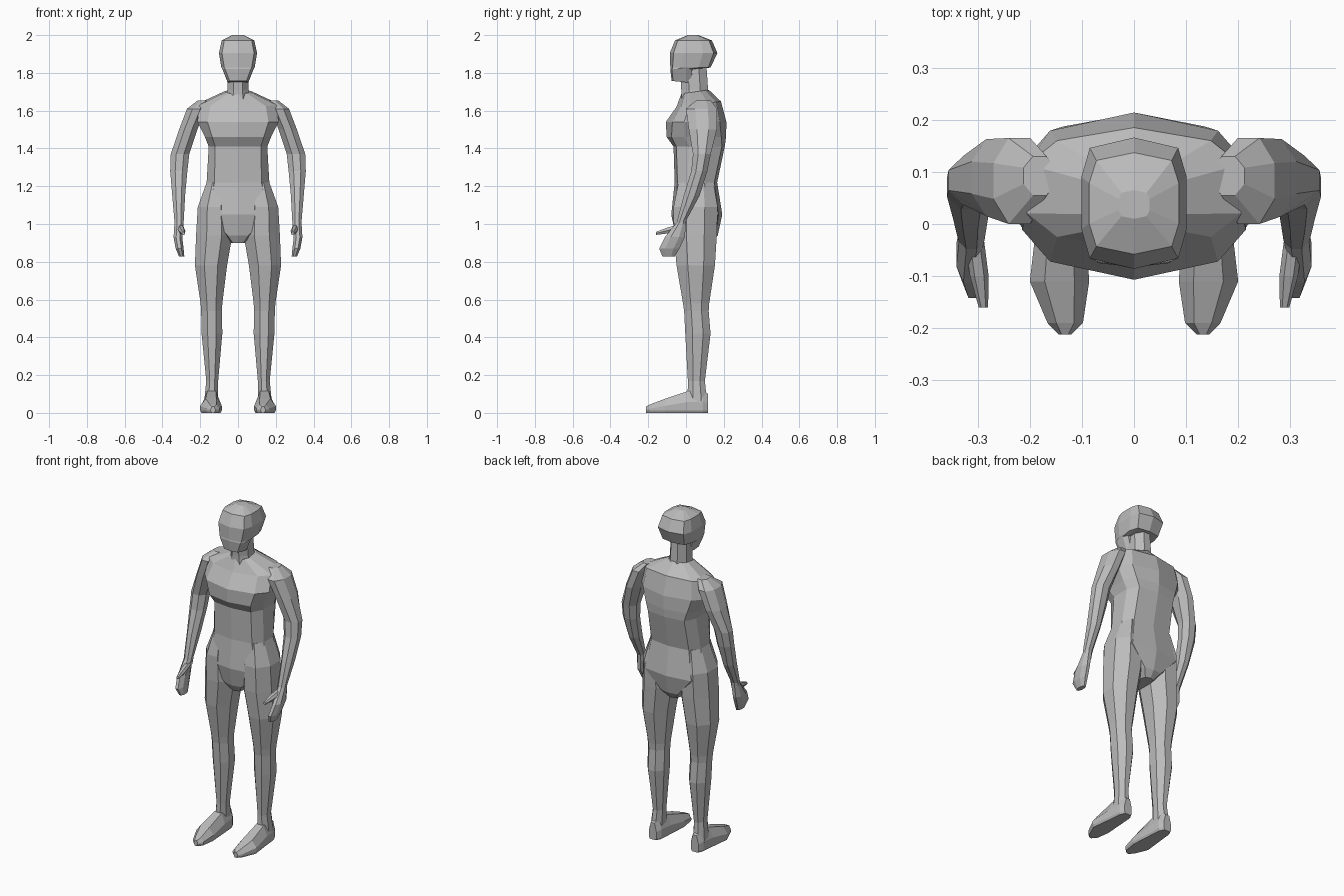
import bpy, bmesh, math
from mathutils import Vector

skin = bpy.data.materials.new("plain grey")
skin.diffuse_color = (0.5, 0.5, 0.5, 1)


def loft(name, rings, mirror=False):
    """Skin a stack of equal-length rings, cap both ends, optionally mirror in x."""
    bm = bmesh.new()
    loops = [[bm.verts.new(p) for p in ring] for ring in rings]
    n = len(loops[0])
    for a, b in zip(loops, loops[1:]):
        for i in range(n):
            j = (i + 1) % n
            bm.faces.new((a[i], a[j], b[j], b[i]))
    bm.faces.new(loops[0])
    bm.faces.new(loops[-1])
    bmesh.ops.recalc_face_normals(bm, faces=bm.faces)
    mesh = bpy.data.meshes.new(name)
    bm.to_mesh(mesh)
    bm.free()
    mesh.materials.append(skin)
    ob = bpy.data.objects.new(name, mesh)
    bpy.context.collection.objects.link(ob)
    if mirror:
        ob.modifiers.new("mirror", 'MIRROR').use_mirror_merge = False
    return ob


def octagon(z, x0, x1, y0, y1):
    """Flat-fronted eight-sided ring filling a rectangle at height z."""
    r = 1 / math.cos(math.pi / 8)
    pts = []
    for i in range(8):
        t = math.pi / 8 + i * math.pi / 4
        pts.append(Vector(((x0 + x1) / 2 + (x1 - x0) / 2 * r * math.cos(t),
                           (y0 + y1) / 2 + (y1 - y0) / 2 * r * math.sin(t), z)))
    return pts


def body_ring(z, w, yf, yb, k=0.72, d=0.025, tilt=0.0):
    """Symmetric ten-sided ring with a centre ridge at front and back."""
    c, h = (yf + yb) / 2, (yb - yf) * 0.2
    half = [(0, yf), (k * w, yf + d), (w, c - h), (w, c + h), (k * w, yb - d), (0, yb)]
    pts = half + [(-x, y) for x, y in reversed(half[1:5])]
    return [Vector((x, y, z + tilt * (y - c))) for x, y in pts]


# Torso, from pelvis up to the neck base
loft("torso", [body_ring(*r) for r in (
    (0.90, 0.04, -0.035, 0.14, 0.7, 0.01),
    (0.94, 0.08, -0.055, 0.168, 0.7, 0.01),
    (1.05, 0.205, -0.078, 0.192, 0.75, 0.02),
    (1.22, 0.166, -0.06, 0.165, 0.75, 0.015),
    (1.41, 0.155, -0.066, 0.205, 0.78, 0.015),
    (1.46, 0.175, -0.102, 0.212, 0.78, 0.025),
    (1.54, 0.215, -0.107, 0.214, 0.75, 0.035),
    (1.635, 0.205, -0.05, 0.185, 0.72, 0.025, 0.12),
    (1.70, 0.068, -0.025, 0.12, 0.7, 0.02, 0.15))])

# Neck
loft("neck", [octagon(1.66, -.066, .066, -.025, .13),
              octagon(1.71, -.056, .056, -.025, .117),
              octagon(1.84, -.052, .052, -.032, .108)])

# Head, with jaw stepping out to the skull at ear height
loft("head", [body_ring(*r) for r in (
    (1.752, 0.055, -0.076, 0.035, 0.8, 0.008, -0.1),
    (1.82, 0.083, -0.083, 0.04, 0.82, 0.008),
    (1.828, 0.088, -0.083, 0.13, 0.82, 0.012),
    (1.905, 0.101, -0.086, 0.166, 0.84, 0.02),
    (1.972, 0.086, -0.058, 0.137, 0.84, 0.015),
    (2.00, 0.03, 0.01, 0.065, 0.8, 0.005))])

# Legs
loft("legs", [octagon(*r) for r in (
    (0.05, .105, .18, .008, .112),
    (0.17, .105, .168, .01, .10),
    (0.42, .083, .193, -.004, .13),
    (0.54, .085, .195, -.01, .12),
    (0.58, .083, .198, -.016, .123),
    (0.78, .058, .228, -.05, .153),
    (0.94, .03, .222, -.064, .163),
    (1.09, .04, .213, -.066, .168),
    (1.22, .06, .166, -.04, .145))], True)

# Feet, cross-sections from heel to toe
feet = []
for y, x0, x1, top in ((0.117, .115, .165, .10), (0.09, .1, .178, .12),
                       (0.01, .094, .186, .115), (-0.11, .086, .2, .075),
                       (-0.19, .098, .166, .045), (-0.212, .12, .145, .033)):
    w = (x1 - x0) * 0.25
    feet.append([Vector(p) for p in (
        (x0 + .006, y, 0), (x1 - .006, y, 0), (x1, y, .012), (x1, y, top * .5),
        (x1 - w, y, top), (x0 + w, y, top), (x0, y, top * .5), (x0, y, .012))])
loft("feet", feet, True)

# Arms, shoulder to wrist
loft("arms", [octagon(*r) for r in (
    (1.655, .15, .212, .055, .13),
    (1.61, .17, .27, .0, .165),
    (1.50, .215, .312, .015, .163),
    (1.37, .258, .356, .037, .131),
    (1.28, .268, .359, .028, .113),
    (1.15, .28, .348, -.012, .072),
    (1.02, .287, .337, -.046, .002),
    (0.98, .29, .335, -.055, -.003))], True)

# Hands
loft("hands", [octagon(*r) for r in (
    (1.01, .288, .336, -.048, .0),
    (0.93, .295, .341, -.112, -.006),
    (0.87, .288, .33, -.142, -.035),
    (0.828, .284, .312, -.125, -.06))], True)

# Thumbs, pointing forward on the inner side
thumbs = []
for y, x, z, r in ((-.03, .306, .985, .018), (-.10, .297, .965, .018), (-.16, .289, .95, .009)):
    thumbs.append([Vector((x + r * math.cos(a * math.pi / 3), y,
                           z + r * math.sin(a * math.pi / 3))) for a in range(6)])
loft("thumbs", thumbs, True)
